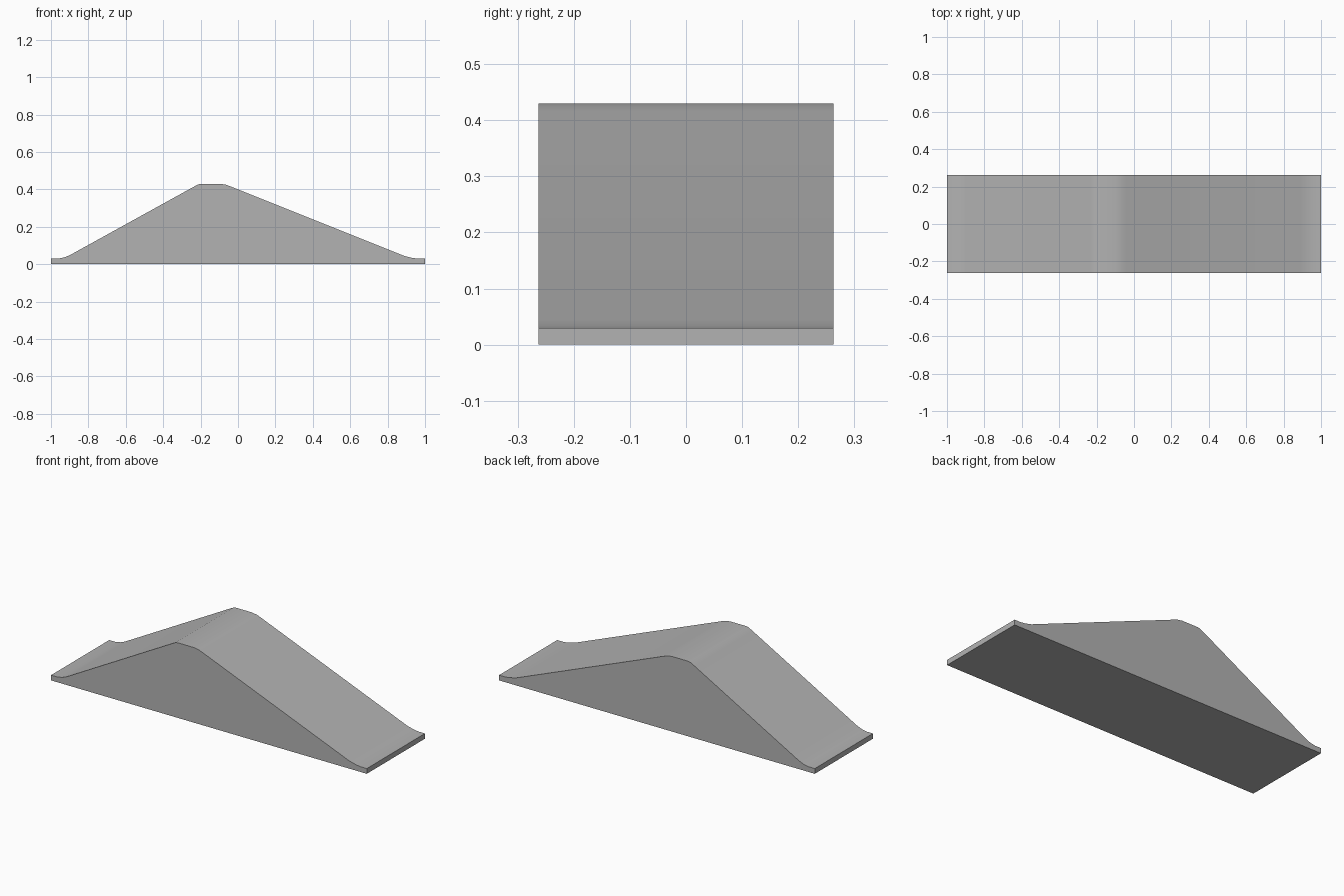
import bpy
import bmesh
from math import radians

cube = bpy.data.objects.get("Cube")
if cube:
    bpy.data.objects.remove(cube, do_unlink=True)

HALF_WIDTH = 0.263

# Plain grey finish
grey = bpy.data.materials.new("plain_grey")
grey.use_nodes = True
colour = (0.45, 0.45, 0.45, 1)
grey.diffuse_color = colour
grey.node_tree.nodes["Principled BSDF"].inputs["Base Color"].default_value = colour

# Side profile: thin toe, left ramp, short crest, longer right ramp, thin toe
profile = [
    (-1, 0), (1, 0), (1, 0.03), (0.96, 0.03), (0.93, 0.034), (0.89, 0.044),
    (-0.04, 0.416), (-0.065, 0.425), (-0.095, 0.43),
    (-0.195, 0.43), (-0.212, 0.427), (-0.235, 0.415),
    (-0.9, 0.048), (-0.93, 0.036), (-0.96, 0.03), (-1, 0.03),
]

# Extrude the profile across the width
bm = bmesh.new()
side = bm.faces.new([bm.verts.new((x, -HALF_WIDTH, z)) for x, z in profile])
extruded = bmesh.ops.extrude_face_region(bm, geom=[side], use_keep_orig=True)
moved = [v for v in extruded["geom"] if isinstance(v, bmesh.types.BMVert)]
bmesh.ops.translate(bm, verts=moved, vec=(0, 2 * HALF_WIDTH, 0))
bmesh.ops.recalc_face_normals(bm, faces=bm.faces)

mesh = bpy.data.meshes.new("double_ramp")
bm.to_mesh(mesh)
bm.free()
mesh.materials.append(grey)
ramp = bpy.data.objects.new("double_ramp", mesh)
bpy.context.collection.objects.link(ramp)

# Smooth the rounded crest and toes, keep the outer edges sharp
bpy.ops.object.select_all(action="DESELECT")
ramp.select_set(True)
bpy.context.view_layer.objects.active = ramp
bpy.ops.object.shade_smooth_by_angle(angle=radians(30))
